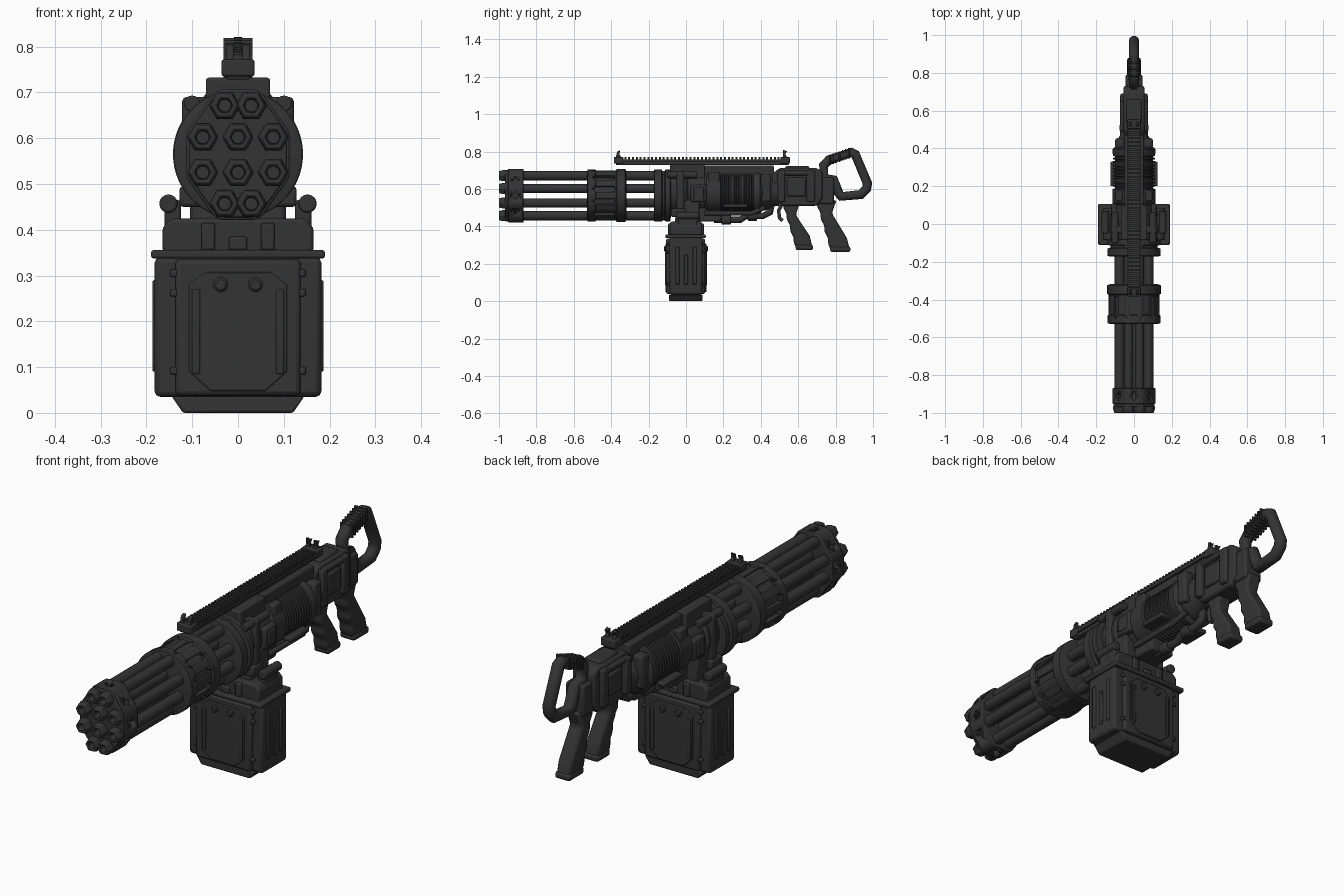
import bpy, bmesh, math
from mathutils import Matrix, Vector

if "Cube" in bpy.data.objects:
    bpy.data.objects.remove(bpy.data.objects["Cube"])

metal = bpy.data.materials.new("dark gunmetal")
metal.use_nodes = True
COLOUR = (0.034, 0.034, 0.035, 1)
metal.diffuse_color = COLOUR
metal.node_tree.nodes["Principled BSDF"].inputs["Base Color"].default_value = COLOUR
AXIS = 0.565  # height of the barrel axis


def finish(name, bm, bevel=0.0, mirror="", angle=35):
    bmesh.ops.recalc_face_normals(bm, faces=bm.faces)
    mesh = bpy.data.meshes.new(name)
    bm.to_mesh(mesh)
    bm.free()
    mesh.materials.append(metal)
    ob = bpy.data.objects.new(name, mesh)
    bpy.context.collection.objects.link(ob)
    if bevel:
        mod = ob.modifiers.new("bevel", "BEVEL")
        mod.width, mod.segments, mod.limit_method = bevel, 2, "ANGLE"
    if mirror:
        mod = ob.modifiers.new("mirror", "MIRROR")
        mod.use_axis = ("x" in mirror, "y" in mirror, False)
    bpy.ops.object.select_all(action="DESELECT")
    ob.select_set(True)
    bpy.context.view_layer.objects.active = ob
    bpy.ops.object.shade_smooth_by_angle(angle=math.radians(angle))
    return ob


def add_box(bm, x, y, z):
    size = [b - a for a, b in (x, y, z)]
    mid = [(a + b) / 2 for a, b in (x, y, z)]
    m = Matrix.Translation(mid) @ Matrix.Diagonal((*size, 1))
    return bmesh.ops.create_cube(bm, size=1, matrix=m)["verts"]


def box(name, x, y, z, bevel=0.006, mirror=""):
    bm = bmesh.new()
    add_box(bm, x, y, z)
    return finish(name, bm, bevel, mirror)


def prism(name, outline, x0, x1, bevel=0.006, mirror="", front=False):
    """Extrude a (y, z) outline along x, or an (x, z) outline along y."""
    bm = bmesh.new()
    place = (lambda a, b, d: (a, d, b)) if front else (lambda a, b, d: (d, a, b))
    face = bm.faces.new([bm.verts.new(place(a, b, x0)) for a, b in outline])
    new = bmesh.ops.extrude_face_region(bm, geom=[face])["geom"]
    step = (0, x1 - x0, 0) if front else (x1 - x0, 0, 0)
    bmesh.ops.translate(bm, vec=step, verts=[v for v in new if isinstance(v, bmesh.types.BMVert)])
    return finish(name, bm, bevel, mirror)


def add_lathe(bm, profile, x=0, z=AXIS, sides=48):
    """Spin (radius, y) points about an axis running along y."""
    rings = []
    for r, y in profile:
        rings.append([bm.verts.new((x + r * math.cos(t), y, z + r * math.sin(t)))
                      for t in (2 * math.pi * i / sides for i in range(sides))])
    for a, b in zip(rings, rings[1:]):
        for i in range(sides):
            j = (i + 1) % sides
            bm.faces.new((a[i], a[j], b[j], b[i]))
    bm.faces.new(rings[0])
    bm.faces.new(rings[-1])


def lathe(name, profile, x=0, z=AXIS, sides=48, bevel=0.0, mirror=""):
    bm = bmesh.new()
    add_lathe(bm, profile, x, z, sides)
    return finish(name, bm, bevel, mirror)


def tube(name, points, radius, cyclic=False, wide=1.0):
    curve = bpy.data.curves.new(name, "CURVE")
    curve.dimensions, curve.bevel_depth, curve.bevel_resolution = "3D", radius, 3
    curve.use_fill_caps = True
    line = curve.splines.new("POLY")
    line.points.add(len(points) - 1)
    for p, co in zip(line.points, points):
        p.co = (*co, 1)
    line.use_cyclic_u = cyclic
    curve.materials.append(metal)
    ob = bpy.data.objects.new(name, curve)
    ob.scale.x = wide
    bpy.context.collection.objects.link(ob)
    return ob


def cut_slots(target, angles, y, half_long, half_wide, floor):
    """Cut rounded slots into a drum, down to the floor radius given per angle."""
    bm = bmesh.new()
    for a in angles:
        verts = add_box(bm, (-half_wide, half_wide), (y - half_long, y + half_long), (floor(a), 0.3))
        m = Matrix.Translation((0, 0, AXIS)) @ Matrix.Rotation(a, 4, "Y")
        edges = [e for e in {e for v in verts for e in v.link_edges}
                 if abs((e.verts[0].co - e.verts[1].co).normalized().z) > 0.9]
        bmesh.ops.transform(bm, matrix=m, verts=verts)
        bmesh.ops.bevel(bm, geom=edges, offset=half_wide * 0.8, segments=3, affect="EDGES")
    cutter = finish(target.name + "_cutter", bm)
    cutter.hide_render = True
    cutter.hide_set(True)
    mod = target.modifiers.new("slots", "BOOLEAN")
    mod.operation, mod.object, mod.solver = "DIFFERENCE", cutter, "EXACT"


# Ten barrels with hollow muzzles and hexagonal collars
spots = [(x, z) for z, xs in ((0.671, (-0.029, 0.029)), (0.602, (-0.077, 0, 0.077)),
                              (0.525, (-0.077, 0, 0.077)), (0.457, (-0.029, 0.029))) for x in xs]
bm = bmesh.new()
collars = bmesh.new()
for x, z in spots:
    add_lathe(bm, [(0.025, -0.1), (0.025, -0.97), (0.024, -0.995), (0.015, -0.998),
                   (0.013, -0.99), (0.013, -0.94)], x, z, 16)
    add_lathe(collars, [(0.03, -0.95), (0.034, -0.968), (0.034, -0.98), (0.028, -1.0),
                        (0.018, -1.0), (0.018, -0.95)], x, z, 6)
finish("barrels", bm)
finish("muzzle_collars", collars, 0.003)


# Muzzle clamps wrapped round the barrel bundle
def clamp(name, y0, y1, radius):
    bm = bmesh.new()
    for x, z in spots:
        for i in range(16):
            t = i * math.pi / 8
            for y in (y0, y1):
                bm.verts.new((x + radius * math.cos(t), y, z + radius * math.sin(t)))
    hull = bmesh.ops.convex_hull(bm, input=bm.verts)
    bmesh.ops.delete(bm, geom=list(set(hull["geom_interior"])), context="VERTS")
    bmesh.ops.dissolve_limit(bm, angle_limit=0.01, verts=bm.verts, edges=bm.edges)
    return finish(name, bm, 0.004)


clamp("muzzle_plate", -0.968, -0.95, 0.03)
front_clamp = clamp("muzzle_clamp", -0.952, -0.868, 0.036)
cut_slots(front_clamp, [math.pi * i / 4 for i in range(8)], -0.912, 0.022, 0.02,
          lambda a: 0.098 + 0.024 * abs(math.cos(a)))

# Slotted middle drum and rear ring
drum = lathe("middle_drum", [(0.125, -0.53), (0.14, -0.525), (0.14, -0.485), (0.134, -0.48),
                             (0.134, -0.375), (0.142, -0.37), (0.142, -0.325), (0.125, -0.318)], sides=64)
cut_slots(drum, [math.pi * (i + 0.5) / 6 for i in range(12)], -0.435, 0.065, 0.017, lambda a: 0.116)
lathe("rear_ring", [(0.13, -0.172), (0.14, -0.168), (0.14, -0.13), (0.125, -0.125), (0.125, -0.115),
                    (0.14, -0.11), (0.14, -0.085), (0.11, -0.08)])

# Motor housing: stepped body, cooling ribs and tapered tail
profile = [(0.11, -0.09), (0.118, -0.06), (0.118, 0.0), (0.105, 0.01), (0.105, 0.1), (0.115, 0.11), (0.115, 0.185)]
for i in range(10):
    y = 0.19 + i * 0.018
    profile += [(0.102, y), (0.102, y + 0.006), (0.114, y + 0.008), (0.114, y + 0.016)]
profile += [(0.117, 0.375), (0.117, 0.395), (0.1, 0.41), (0.1, 0.43), (0.075, 0.47), (0.075, 0.5)]
lathe("motor_housing", [(r * 0.98, y) for r, y in profile], z=0.582)
box("front_frame", (-0.07, 0.07), (-0.085, 0.1), (0.5, 0.732))
box("front_frame_strap", (0.06, 0.122), (-0.05, -0.01), (0.48, 0.69), 0.01, "x")
box("side_cover", (0.08, 0.118), (0.025, 0.11), (0.53, 0.625), 0.01, "x")
box("side_cover_plate", (0.11, 0.123), (0.04, 0.095), (0.545, 0.61), 0.004, "x")
box("top_spine", (-0.05, 0.05), (0.08, 0.47), (0.64, 0.725))
box("upper_lug", (0.06, 0.097), (0.12, 0.18), (0.62, 0.69), 0.008, "x")
box("rear_lug", (0.05, 0.1), (0.4, 0.455), (0.53, 0.68), 0.012, "x")
box("lower_rib", (0.07, 0.125), (0.2, 0.33), (0.5, 0.52), 0.006, "x")
lathe("upper_bolt", [(0.018, -0.1), (0.018, 0.06)], 0.1, 0.675, 16, 0.004, "x")
box("lower_bracket", (0.07, 0.128), (-0.08, 0.0), (0.45, 0.495), 0.008, "x")
box("belly_block", (-0.06, 0.06), (0.07, 0.19), (0.425, 0.51), 0.01)
tube("feed_pipe", [(0, 0.15, 0.435), (0, 0.29, 0.435), (0, 0.32, 0.455), (0, 0.41, 0.455),
                   (0, 0.45, 0.475), (0, 0.46, 0.53)], 0.018)
lathe("pipe_joint", [(0.026, 0.19), (0.026, 0.24)], 0, 0.435, 12, 0.004)
lathe("pipe_joint_rear", [(0.026, 0.33), (0.026, 0.38)], 0, 0.455, 12, 0.004)
tube("side_pipe", [(0.075, 0.1, 0.47), (0.075, 0.35, 0.47), (0.06, 0.42, 0.5)], 0.013)

# Top rail with teeth and folding sights
box("rail_base", (-0.026, 0.026), (-0.375, 0.55), (0.728, 0.75), 0.004)
bm = bmesh.new()
add_box(bm, (-0.035, 0.035), (-0.375, 0.55), (0.743, 0.757))
for i in range(42):
    y = -0.33 + i * 0.0205
    add_box(bm, (-0.033, 0.033), (y, y + 0.011), (0.755, 0.77))
finish("rail_teeth", bm)
for name, y, lean in (("front_sight", -0.36, 1), ("rear_sight", 0.53, -1)):
    box(name + "_base", (-0.036, 0.036), (y - 0.025, y + 0.025), (0.735, 0.772), 0.005)
    prism(name + "_blade", [(y - 0.016, 0.765), (y + 0.016, 0.765), (y + 0.004 * lean, 0.785),
                            (y + 0.008 * lean, 0.806), (y - 0.008 * lean, 0.8)], 0.01, 0.026, 0.002, "x")

# Rear receiver
prism("receiver", [(0.46, 0.54), (0.52, 0.51), (0.7, 0.51), (0.73, 0.55), (0.73, 0.69),
                   (0.7, 0.712), (0.5, 0.712), (0.46, 0.68)], -0.055, 0.055, 0.01)
for name, w, y, z in (("receiver_front_band", 0.077, (0.49, 0.53), (0.53, 0.695)),
                      ("receiver_side_plate", 0.066, (0.54, 0.64), (0.56, 0.66)),
                      ("receiver_rear_band", 0.073, (0.645, 0.69), (0.53, 0.7)),
                      ("receiver_top_cap", 0.04, (0.53, 0.66), (0.7, 0.722)),
                      ("receiver_tail", 0.045, (0.7, 0.79), (0.52, 0.66))):
    box(name, (-w, w), y, z, 0.009)
lathe("receiver_pin", [(0.014, 0.5), (0.014, 0.68)], 0.06, 0.685, 12, 0.003, "x")


# Twin pistol grips with finger ridges, trigger and rear carrying loop
def grip(name, top, bottom, width):
    a, b = Vector(top), Vector(bottom)
    steps = 16
    edge = [a.lerp(b, i / steps) + Vector((0.005 * math.cos(i * math.pi / 2), 0)) for i in range(steps + 1)]
    back = [(b.x + width, b.y + 0.012), (b.x + width * 0.85, b.y + 0.07),
            (a.x + width * 0.85, a.y - 0.07), (a.x + width * 1.1, a.y)]
    prism(name, edge + back, -0.034, 0.034, 0.012)
    box(name + "_foot", (-0.037, 0.037), (b.x - 0.004, b.x + width + 0.004), (b.y - 0.005, b.y + 0.025), 0.01)


grip("trigger_grip", (0.515, 0.53), (0.59, 0.278), 0.085)
grip("rear_grip", (0.695, 0.54), (0.775, 0.268), 0.1)
tube("trigger", [(0, 0.515, 0.52), (0, 0.495, 0.485), (0, 0.5, 0.445), (0, 0.515, 0.43)], 0.01)
tube("carrying_loop", [(0, 0.74, 0.66), (0, 0.735, 0.725), (0, 0.765, 0.755), (0, 0.885, 0.795), (0, 0.905, 0.785),
                       (0, 0.97, 0.63), (0, 0.965, 0.6), (0, 0.935, 0.57), (0, 0.83, 0.56),
                       (0, 0.815, 0.58), (0, 0.79, 0.65)], 0.027, True)
bm = bmesh.new()
for i in range(7):
    y = 0.765 + i * 0.017
    add_box(bm, (-0.032, 0.032), (y, y + 0.009), (0.727 + i * 0.006, 0.783 + i * 0.006))
finish("loop_ridges", bm, 0.002)

# Ammunition feed between box and body
prism("feed_housing", [(-0.165, 0.35), (0.165, 0.35), (0.165, 0.405), (0.145, 0.425), (-0.145, 0.425),
                       (-0.165, 0.405)], -0.085, 0.085, 0.008, front=True)
prism("feed_neck", [(-0.06, 0.41), (0.075, 0.41), (0.07, 0.54), (-0.05, 0.54)], -0.105, 0.105, 0.01)
box("feed_tab", (0.05, 0.08), (-0.095, 0.095), (0.355, 0.415), 0.005, "x")
box("feed_centre_tab", (-0.02, 0.02), (-0.095, 0.095), (0.355, 0.385), 0.005)
box("feed_arm", (0.125, 0.16), (-0.04, 0.06), (0.4, 0.465), 0.006, "x")
lathe("feed_roller", [(0.02, -0.05), (0.02, 0.07)], 0.152, 0.457, 16, 0.005, "x")

# Ammunition box with stepped walls, lid and tapered foot
box("ammo_box_core", (-0.182, 0.182), (-0.088, 0.088), (0.035, 0.34), 0.012)
box("ammo_box_face", (-0.137, 0.137), (-0.106, 0.102), (0.038, 0.335), 0.01)
box("ammo_box_lid", (-0.19, 0.19), (-0.11, 0.106), (0.337, 0.356), 0.006)
prism("ammo_box_foot", [(-0.145, 0.036), (-0.12, 0), (0.12, 0), (0.145, 0.036)], -0.09, 0.088, 0.005, front=True)
prism("face_panel", [(-0.107, 0.09), (-0.06, 0.048), (0.06, 0.048), (0.107, 0.09), (0.107, 0.28),
                     (0.07, 0.308), (-0.07, 0.308), (-0.107, 0.28)], -0.109, -0.1, 0.003, "y", True)
box("face_bar", (0.083, 0.1), (-0.113, -0.1), (0.085, 0.27), 0.003, "xy")
lathe("face_button", [(0.016, -0.1), (0.016, -0.112), (0.011, -0.117)], 0.038, 0.28, 16, 0, "xy")
for name, z in (("lower_latch", 0.092), ("upper_latch", 0.262), ("top_latch", 0.305)):
    box(name, (0.128, 0.148), (-0.103, -0.08), (z - 0.008, z + 0.008), 0.004, "xy")
for name, y in (("left_side_bar", -0.045), ("middle_side_bar", 0), ("right_side_bar", 0.045)):
    box(name, (0.175, 0.187), (y - 0.011, y + 0.011), (0.09, 0.29 if y else 0.25), 0.004, "x")
